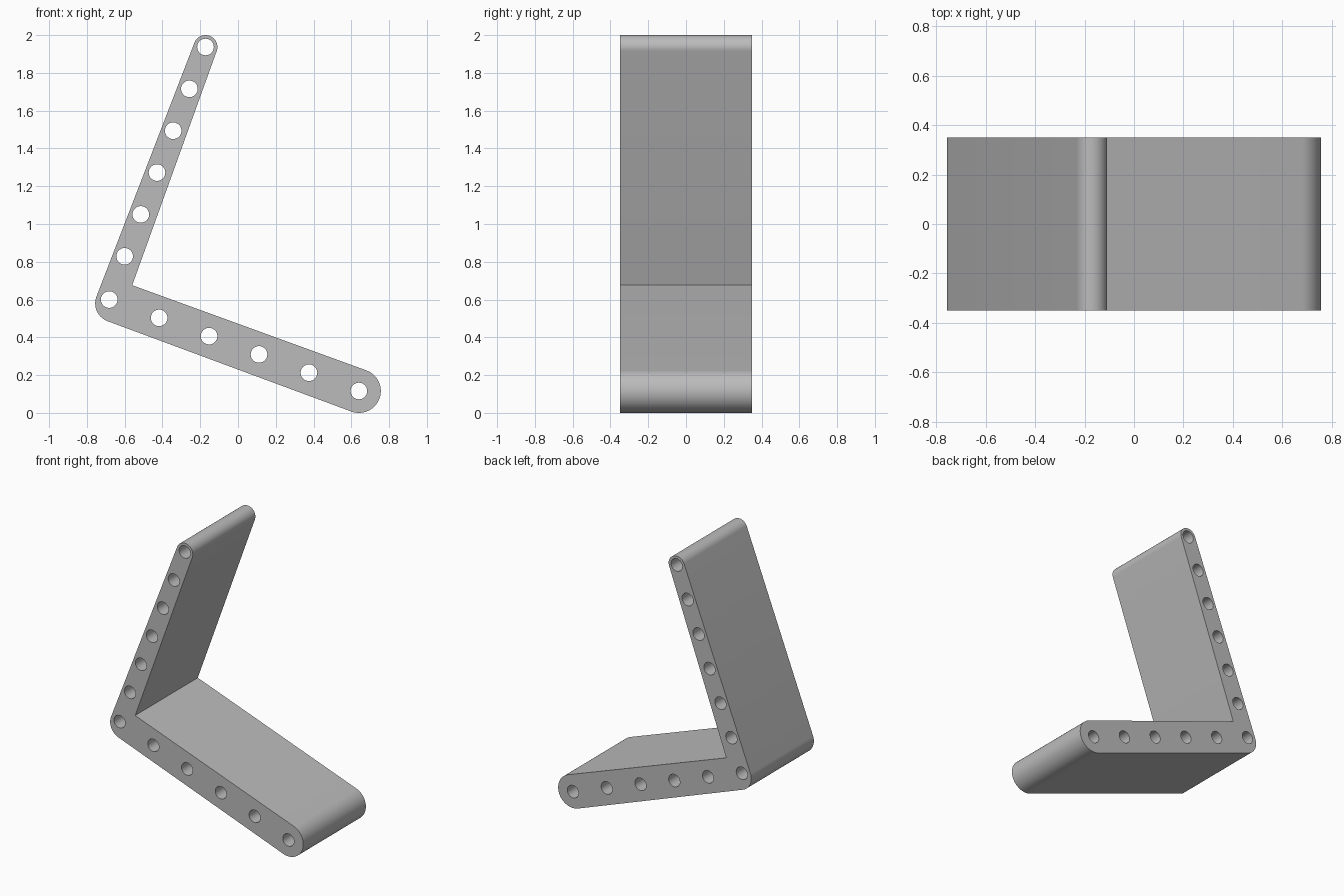
import bpy
from math import cos, sin, radians, pi

if "Cube" in bpy.data.objects:
    bpy.data.objects.remove(bpy.data.objects["Cube"])

HALF_DEPTH = 0.35
HOLE_RADIUS = 0.044


def arc(cx, cz, r, start, end, steps):
    """Points on an arc, angles in degrees."""
    angles = [radians(start + (end - start) * i / steps) for i in range(steps + 1)]
    return [(cx + r * cos(a), cz + r * sin(a)) for a in angles]


def add_loop(curve, points):
    spline = curve.splines.new("POLY")
    spline.points.add(len(points) - 1)
    for p, (x, z) in zip(spline.points, points):
        p.co = (x, z, 0, 1)
    spline.use_cyclic_u = True


def hole_row(start, end, count):
    """Evenly spaced centres from start to end."""
    return [tuple(a + (b - a) * i / (count - 1) for a, b in zip(start, end))
            for i in range(count)]


# Side profile: rounded top, inner corner, rounded front, rounded rear corner
top, corner, front = (-0.172, 1.937), (-0.682, 0.6), (0.64, 0.116)
outline = arc(*top, 0.063, 159, -20, 24)
outline.append((-0.56, 0.676))
outline += arc(*front, 0.116, 70, -110, 32)
outline += arc(-0.655, 0.58, 0.101, -110, -201, 18)

profile = bpy.data.curves.new("chair_profile", "CURVE")
profile.dimensions = "2D"
profile.fill_mode = "BOTH"
profile.extrude = HALF_DEPTH
add_loop(profile, outline)

# Round through-holes along the back and the seat
for cx, cz in hole_row(top, (-0.6, 0.829), 6) + hole_row(corner, front, 6):
    add_loop(profile, arc(cx, cz, HOLE_RADIUS, 0, 348.75, 31))

source = bpy.data.objects.new("profile_source", profile)
bpy.context.collection.objects.link(source)
bpy.context.view_layer.update()
mesh = bpy.data.meshes.new_from_object(source.evaluated_get(
    bpy.context.evaluated_depsgraph_get()))
bpy.data.objects.remove(source)

# Seat and back as one solid, stood upright
chair = bpy.data.objects.new("seat_and_back", mesh)
bpy.context.collection.objects.link(chair)
chair.rotation_euler.x = pi / 2

# Weld the caps to the walls, then smooth the rounded edges
bpy.ops.object.select_all(action="DESELECT")
chair.select_set(True)
bpy.context.view_layer.objects.active = chair
bpy.ops.object.mode_set(mode="EDIT")
bpy.ops.mesh.select_all(action="SELECT")
bpy.ops.mesh.remove_doubles(threshold=0.0001)
bpy.ops.mesh.normals_make_consistent(inside=False)
bpy.ops.object.mode_set(mode="OBJECT")
bpy.ops.object.shade_smooth_by_angle(angle=radians(30))

# Plain grey
grey = bpy.data.materials.new("plain_grey")
grey.use_nodes = True
colour = (0.5, 0.5, 0.5, 1)
grey.diffuse_color = colour
grey.node_tree.nodes["Principled BSDF"].inputs["Base Color"].default_value = colour
mesh.materials.clear()
mesh.materials.append(grey)
